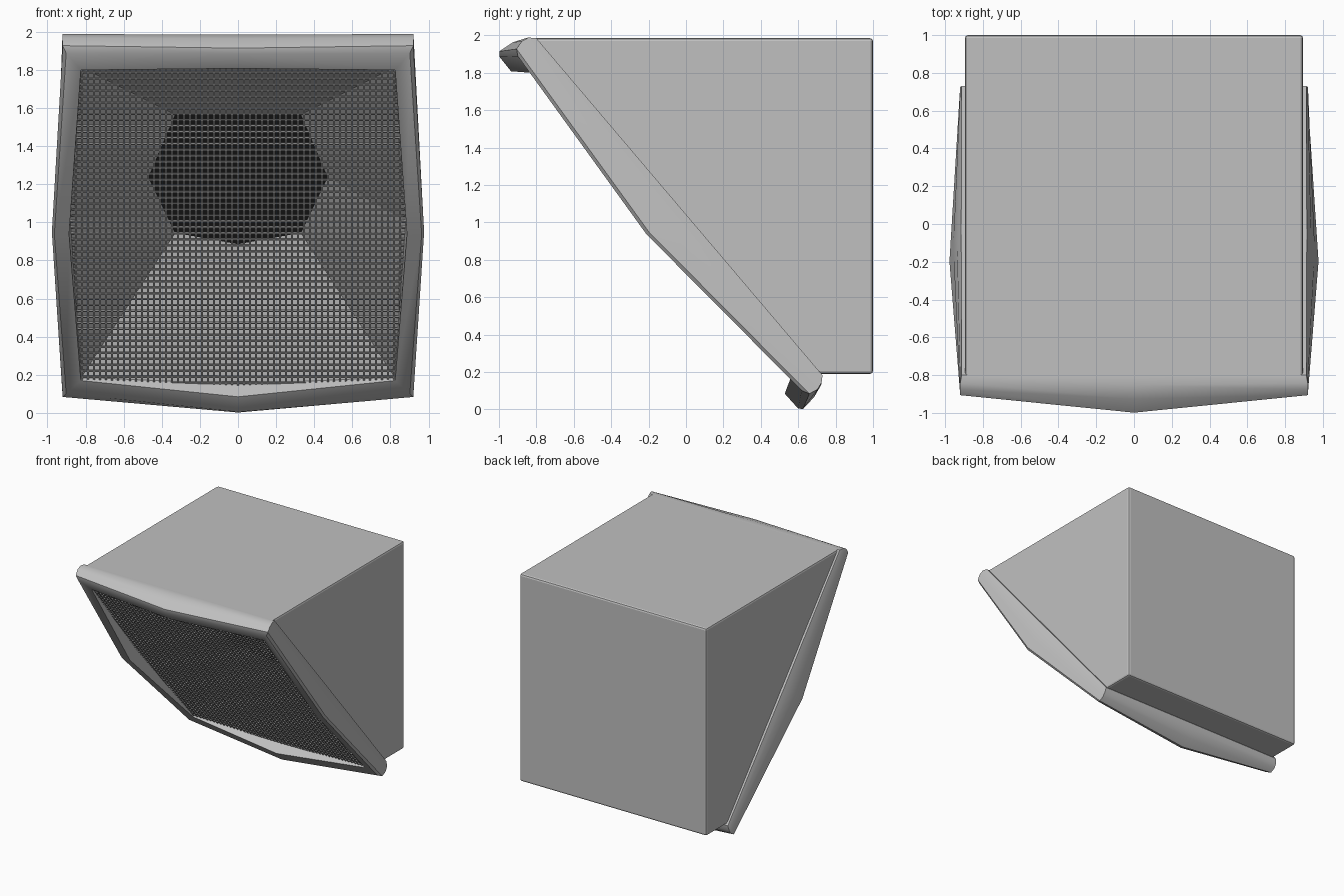
import bpy, bmesh, math

if "Cube" in bpy.data.objects:
    bpy.data.objects.remove(bpy.data.objects["Cube"])


def material(name, c):
    m = bpy.data.materials.new(name)
    m.diffuse_color = (c, c, c, 1)
    m.use_nodes = True
    m.node_tree.nodes["Principled BSDF"].inputs["Base Color"].default_value = m.diffuse_color
    return m


GREY = material("casing grey", 0.53)
WIRE = material("grille grey", 0.40)
BLACK = material("throat black", 0.02)


def finish(name, bm, mats, smooth=None):
    me = bpy.data.meshes.new(name)
    bmesh.ops.recalc_face_normals(bm, faces=bm.faces)
    bm.to_mesh(me)
    bm.free()
    for m in mats:
        me.materials.append(m)
    ob = bpy.data.objects.new(name, me)
    bpy.context.collection.objects.link(ob)
    if smooth:
        bpy.ops.object.select_all(action='DESELECT')
        ob.select_set(True)
        bpy.context.view_layer.objects.active = ob
        bpy.ops.object.shade_smooth_by_angle(angle=math.radians(smooth))
    return ob


# Slanted front coordinates: u runs down the slope, w points outward from it
def slope(x, u, w):
    return (x, -0.80 + 0.647 * u - 0.762 * w, 1.985 - 0.762 * u - 0.647 * w)


# Casing: extruded side profile, open at the slanted front
profile = [(-0.80, 1.985), (1.0, 1.985), (1.0, 0.19), (0.72, 0.19)]
bm = bmesh.new()
left = [bm.verts.new((-0.895, y, z)) for y, z in profile]
right = [bm.verts.new((0.895, y, z)) for y, z in profile]
bm.faces.new(left)
bm.faces.new(right[::-1])
for i in range(3):
    bm.faces.new((left[i], right[i], right[i + 1], left[i + 1]))
casing = finish("casing", bm, [GREY])
bev = casing.modifiers.new("edge_round", 'BEVEL')
bev.width = 0.016
bev.segments = 2

# Eight-sided rim and funnel: one row per loop
# corner x, u top, u bottom, w | side middle x, u, w | centre u top, u bottom, w
rows = [
    (0.870, 0.03, 2.32, 0.000, 0.870, 1.18, 0.000, 0.03, 2.32, 0.000),
    (0.912, 0.00, 2.365, 0.000, 0.915, 1.18, 0.000, 0.00, 2.365, 0.000),
    (0.920, -0.030, 2.392, 0.030, 0.938, 1.18, 0.050, -0.035, 2.40, 0.040),
    (0.922, -0.038, 2.405, 0.070, 0.957, 1.18, 0.120, -0.065, 2.425, 0.110),
    (0.920, -0.025, 2.395, 0.118, 0.977, 1.18, 0.212, -0.075, 2.435, 0.197),
    (0.902, 0.010, 2.355, 0.138, 0.964, 1.18, 0.230, -0.050, 2.415, 0.215),
    (0.825, 0.126, 2.265, 0.138, 0.887, 1.18, 0.230, 0.047, 2.309, 0.218),
    (0.822, 0.126, 2.262, 0.115, 0.880, 1.18, 0.120, 0.047, 2.305, 0.120),
    (0.330, 0.793, 1.607, -0.285, 0.470, 1.225, -0.285, 0.793, 1.685, -0.285),
]


def make_loop(bm, r):
    cx, ut, ub, w, mx, um, mw, ct, cb, cw = r
    pts = [(0, ct, cw), (cx, ut, w), (mx, um, mw), (cx, ub, w),
           (0, cb, cw), (-cx, ub, w), (-mx, um, mw), (-cx, ut, w)]
    return [bm.verts.new(slope(*p)) for p in pts]


def bridge(bm, loops):
    for a, b in zip(loops, loops[1:]):
        for i in range(8):
            j = (i + 1) % 8
            bm.faces.new((a[i], a[j], b[j], b[i]))


# Rim around the opening
bm = bmesh.new()
bridge(bm, [make_loop(bm, r) for r in rows[:8]])
finish("front_rim", bm, [GREY], 40)

# Funnel behind the grille, with a black throat
bm = bmesh.new()
loops = [make_loop(bm, r) for r in rows[7:]]
bridge(bm, loops)
bm.faces.new(loops[-1]).material_index = 1
bm.normal_update()
funnel = finish("funnel", bm, [GREY, BLACK])
# turn the funnel normals toward the opening
if funnel.data.polygons[-1].normal.y > 0:
    funnel.data.flip_normals()

# Grille: crossed wires clipped to the opening
bm = bmesh.new()
T, W0 = 0.0045, 0.125


def bar(x0, x1, u0, u1):
    v = [bm.verts.new(slope(x, u, w)) for w in (W0 - T, W0 + T)
         for x, u in ((x0, u0), (x1, u0), (x1, u1), (x0, u1))]
    for f in ((3, 2, 1, 0), (4, 5, 6, 7), (0, 1, 5, 4), (1, 2, 6, 5), (2, 3, 7, 6), (3, 0, 4, 7)):
        bm.faces.new([v[i] for i in f])


N = 54
for i in range(N + 1):
    x = -0.85 + 1.70 * i / N
    t = max(0.0, 1 - abs(x) / 0.825)
    inset = max(0.0, abs(x) - 0.825) * 19
    bar(x - T, x + T, 0.126 - 0.079 * t + inset, 2.265 + 0.044 * t - inset)
    u = 0.07 + 2.22 * i / N
    half = 0.88 - 0.055 * min(1.0, abs(u - 1.195) / 1.07)
    if u < 0.126:
        half = 0.825 * (u - 0.047) / 0.079
    elif u > 2.265:
        half = 0.825 * (2.309 - u) / 0.044
    bar(-half, half, u - T, u + T)
finish("grille", bm, [WIRE])
